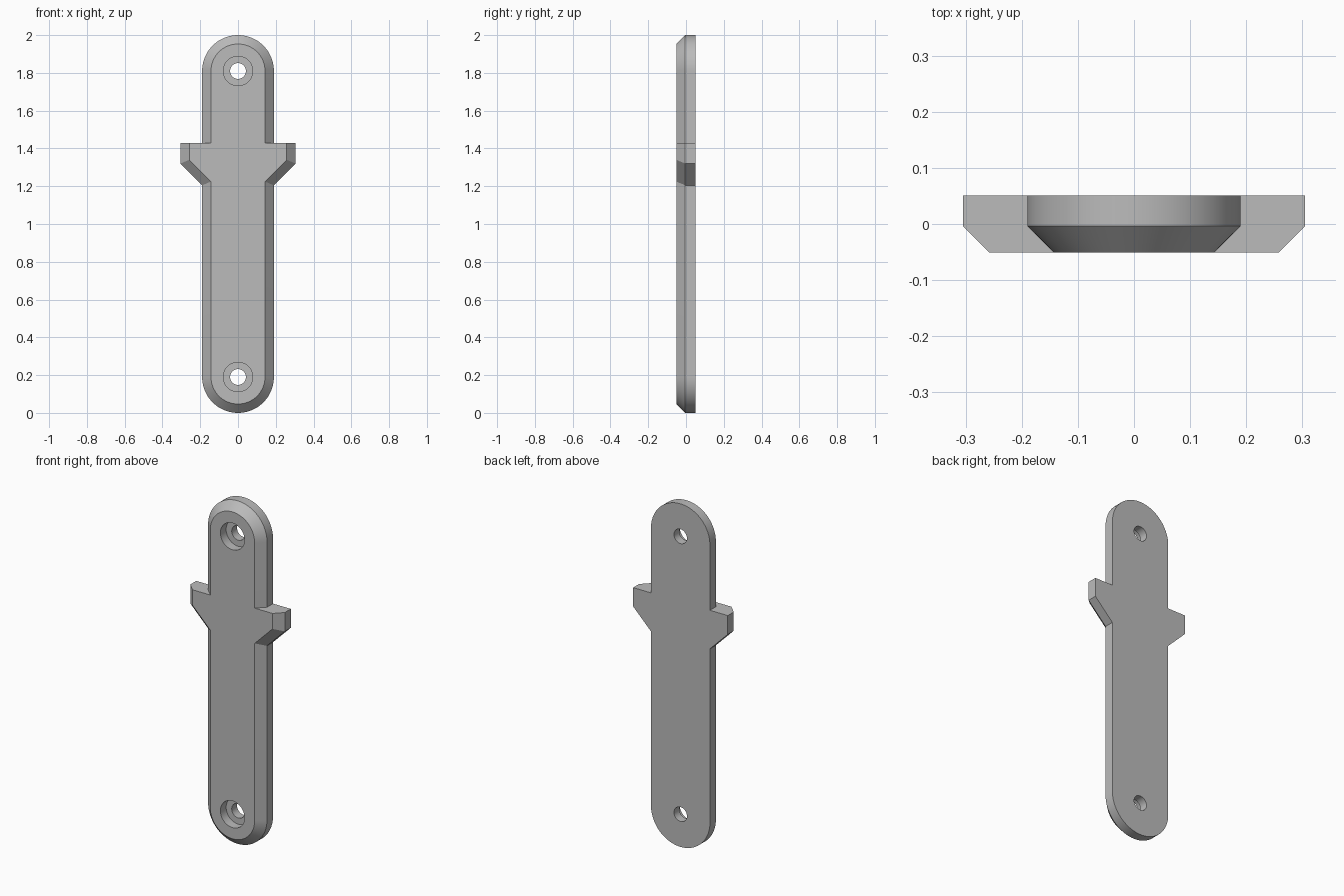
import bpy, bmesh, math

if "Cube" in bpy.data.objects:
    bpy.data.objects.remove(bpy.data.objects["Cube"], do_unlink=True)

HALF_DEPTH = 0.051
RADIUS = 0.19          # half width of the plate and radius of its round ends
CHAMFER = 0.047
LUG_REACH = 0.305
LUG_TOP, LUG_LOW, LUG_ROOT = 1.43, 1.32, 1.205
HOLES = (RADIUS, 2 - RADIUS)

metal = bpy.data.materials.new("plain grey")
metal.use_nodes = True
grey = (0.5, 0.5, 0.5, 1)
metal.diffuse_color = grey
metal.node_tree.nodes["Principled BSDF"].inputs["Base Color"].default_value = grey


def loft(name, rings):
    """Skin a stack of rings, each (y, [(x, z), ...]), and cap both ends."""
    bm = bmesh.new()
    loops = [[bm.verts.new((x, y, z)) for x, z in pts] for y, pts in rings]
    for a, b in zip(loops, loops[1:]):
        for i in range(len(a)):
            j = (i + 1) % len(a)
            bm.faces.new((a[i], a[j], b[j], b[i]))
    bm.faces.new(loops[0])
    bm.faces.new(loops[-1])
    bmesh.ops.recalc_face_normals(bm, faces=bm.faces)
    mesh = bpy.data.meshes.new(name)
    bm.to_mesh(mesh)
    bm.free()
    mesh.materials.append(metal)
    obj = bpy.data.objects.new(name, mesh)
    bpy.context.collection.objects.link(obj)
    return obj


def arc(radius, z, start, end, steps):
    return [(radius * math.cos(t), z + radius * math.sin(t))
            for t in (start + (end - start) * i / steps for i in range(steps + 1))]


def outline(inset):
    """Round-ended bar with a lug on each side, drawn in by the inset."""
    r, reach = RADIUS - inset, LUG_REACH - inset
    rise = inset * math.tan(math.pi / 8)   # keeps the slanted chamfer even
    lug = [(r, LUG_ROOT + rise), (reach, LUG_LOW + rise), (reach, LUG_TOP), (r, LUG_TOP)]
    mirrored = [(-x, z) for x, z in reversed(lug)]
    return (lug + arc(r, HOLES[1], 0, math.pi, 48) + mirrored
            + arc(r, HOLES[0], math.pi, 2 * math.pi, 48))


# Plate: chamfered towards the front, square at the back
plate = loft("mounting_plate", [
    (-HALF_DEPTH, outline(CHAMFER)),
    (-HALF_DEPTH + CHAMFER, outline(0)),
    (HALF_DEPTH, outline(0))])

# Counterbored screw holes
bpy.context.view_layer.objects.active = plate
plate.select_set(True)
for z in HOLES:
    wide, narrow = (arc(r, z, 0, math.tau, 48)[:-1] for r in (0.078, 0.042))
    step = -HALF_DEPTH + 0.053
    cutter = loft("screw_hole_cutter", [
        (-0.1, wide), (step, wide), (step, narrow), (0.1, narrow)])
    cutter.hide_render = True
    cut = plate.modifiers.new("screw_hole", "BOOLEAN")
    cut.operation = "DIFFERENCE"
    cut.solver = "EXACT"
    cut.object = cutter
    bpy.ops.object.modifier_apply(modifier=cut.name)
    bpy.data.objects.remove(cutter, do_unlink=True)

bpy.ops.object.shade_smooth_by_angle(angle=math.radians(20))
